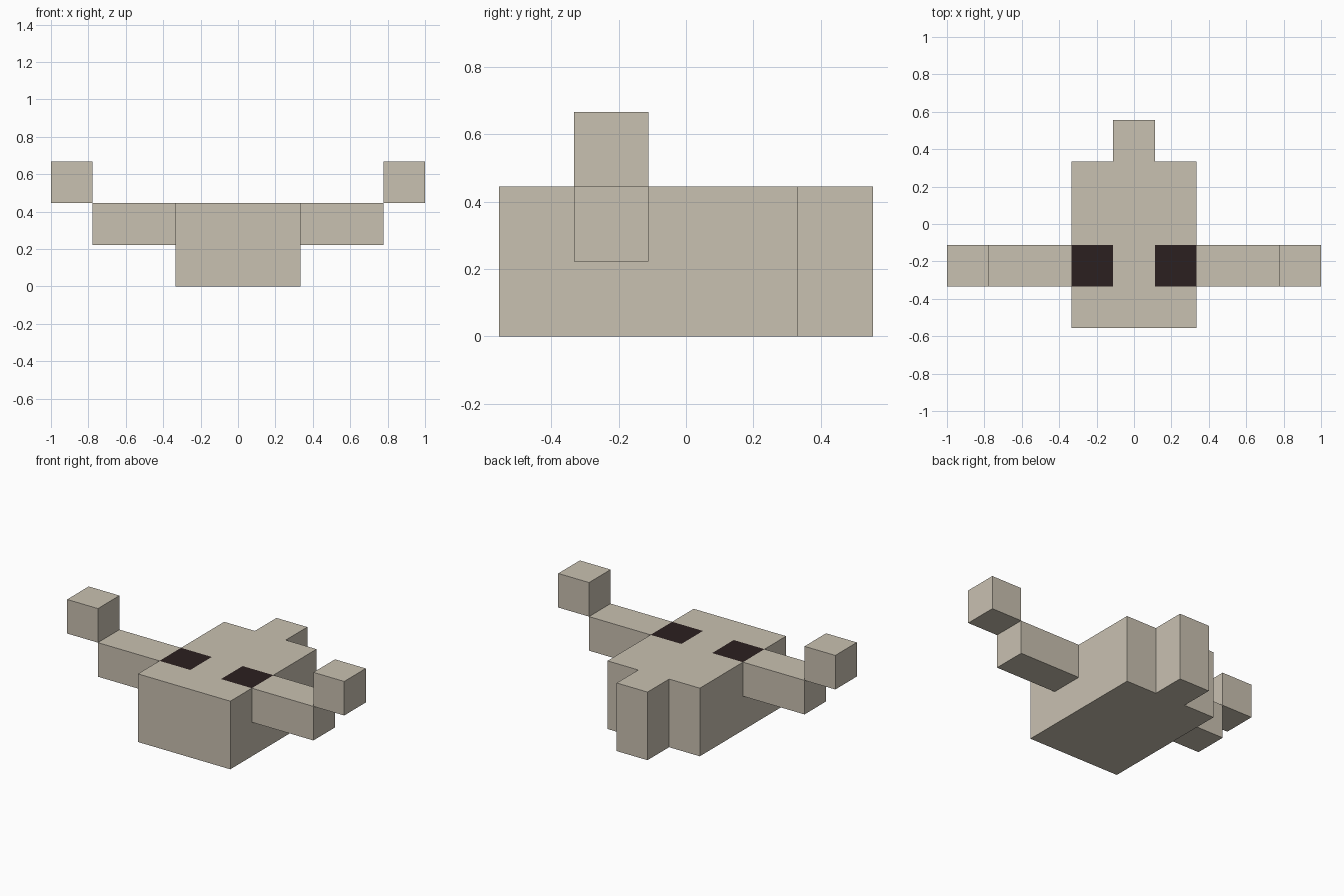
import bpy
import bmesh
from mathutils import Vector

cube = bpy.data.objects.get("Cube")
if cube:
    bpy.data.objects.remove(cube, do_unlink=True)

U = 2 / 9  # one block


def make_material(name, rgb):
    mat = bpy.data.materials.new(name)
    mat.use_nodes = True
    color = (*rgb, 1)
    mat.diffuse_color = color
    mat.node_tree.nodes["Principled BSDF"].inputs["Base Color"].default_value = color
    return mat


shell = make_material("sandy_beige", (0.584, 0.533, 0.440))
dark = make_material("dark_brown", (0.024, 0.0145, 0.0145))


def box(name, low, high, cuts=(), rule=None):
    """Box between two corners in blocks, cut by planes and coloured by a rule."""
    low, high = Vector(low) * U, Vector(high) * U
    bm = bmesh.new()
    bmesh.ops.create_cube(bm, size=1)
    for v in bm.verts:
        v.co = (low + high) / 2 + v.co * (high - low)
    for axis, at in cuts:
        normal = Vector((axis == "x", axis == "y", axis == "z"))
        bmesh.ops.bisect_plane(bm, geom=bm.verts[:] + bm.edges[:] + bm.faces[:],
                               plane_co=normal * at * U, plane_no=normal)
    bm.normal_update()
    if rule:
        for f in bm.faces:
            f.material_index = int(rule(f.calc_center_median() / U, f.normal))
    mesh = bpy.data.meshes.new(name)
    bm.to_mesh(mesh)
    bm.free()
    mesh.materials.append(shell)
    mesh.materials.append(dark)
    obj = bpy.data.objects.new(name, mesh)
    bpy.context.collection.objects.link(obj)
    return obj


# Body with two dark eye squares cut into its top
def is_eye(center, normal):
    return normal.z > 0.5 and abs(center.x) > 0.5 and -1.5 < center.y < -0.5


box("body", (-1.5, -2.5, 0), (1.5, 1.5, 2),
    cuts=[("x", -0.5), ("x", 0.5), ("y", -1.5), ("y", -0.5)], rule=is_eye)

# Tail block at the back
box("tail", (-0.5, 1.5, 0), (0.5, 2.5, 2))

# Arms and raised claws on both sides
for side, sign in (("left", 1), ("right", -1)):
    for part, inner, outer, bottom in (("arm", 1.5, 3.5, 1), ("claw", 3.5, 4.5, 2)):
        x0, x1 = sorted((sign * inner, sign * outer))
        box(f"{side}_{part}", (x0, -1.5, bottom), (x1, -0.5, bottom + 1))
